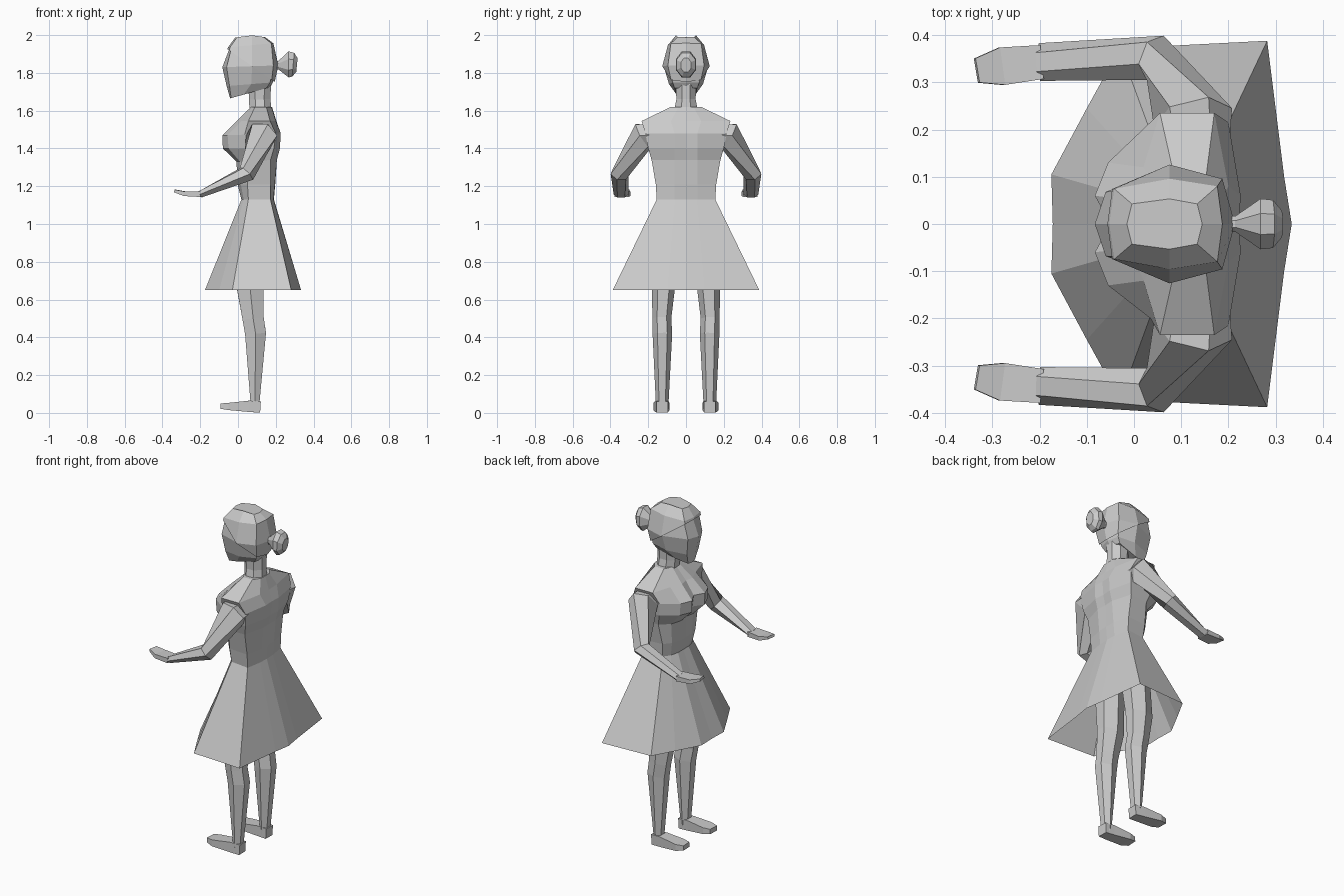
import bpy, bmesh, math
from mathutils import Vector

if "Cube" in bpy.data.objects:
    bpy.data.objects.remove(bpy.data.objects["Cube"])


def finish(name, rings, caps=(True, True), mirror=False, cut=None):
    """Skin a list of equal-length rings into one flat-shaded object."""
    bm = bmesh.new()
    rows = [[bm.verts.new(p) for p in ring] for ring in rings]
    n = len(rows[0])
    for a, b in zip(rows, rows[1:]):
        for i in range(n):
            j = (i + 1) % n
            bm.faces.new((a[i], a[j], b[j], b[i]))
    if caps[0]:
        bm.faces.new(rows[0][::-1])
    if caps[1]:
        bm.faces.new(rows[-1])
    bmesh.ops.recalc_face_normals(bm, faces=bm.faces)
    if cut:
        bmesh.ops.bisect_plane(bm, geom=bm.verts[:] + bm.edges[:] + bm.faces[:],
                               plane_co=cut[0], plane_no=cut[1], clear_inner=True)
    me = bpy.data.meshes.new(name)
    bm.to_mesh(me)
    bm.free()
    ob = bpy.data.objects.new(name, me)
    bpy.context.collection.objects.link(ob)
    if mirror:
        mod = ob.modifiers.new("mirror", 'MIRROR')
        mod.use_axis = (False, True, False)
        mod.use_clip = False
        mod.use_mirror_merge = False
    return ob


def half_rings(rows):
    """Rows of (front z, back z, half outline) -> closed symmetric rings."""
    out = []
    for zf, zb, half in rows:
        x0, x1 = half[0][0], half[-1][0]
        full = list(half) + [(x, -y) for x, y in half[-2:0:-1]]
        out.append([Vector((x, y, zf + (zb - zf) * (x - x0) / (x1 - x0))) for x, y in full])
    return out


def tube(rows, sides, ref, phase=0.0):
    """Rows of (x, y, z, half width, half height) swept along their centres."""
    c = [Vector(r[:3]) for r in rows]
    d = [(b - a).normalized() for a, b in zip(c, c[1:])]
    out = []
    for i, r in enumerate(rows):
        t = (d[max(i - 1, 0)] + d[min(i, len(d) - 1)]).normalized()
        u = t.cross(Vector(ref)).normalized()
        v = u.cross(t)
        ring = []
        for k in range(sides):
            a = 2 * math.pi * k / sides + phase
            ring.append(c[i] + u * r[3] * math.cos(a) + v * r[4] * math.sin(a))
        out.append(ring)
    return out


# Skirt, open at the hem, continuing into the bodice and shoulders
skirt = [
    (.65, .65, [(-.172, 0), (-.175, .105), (-.10, .245), (-.03, .372), (.282, .388), (.318, .1), (.334, 0)]),
    (1.13, 1.13, [(.018, 0), (.018, .05), (.03, .1), (.055, .14), (.172, .155), (.188, .06), (.19, 0)]),
]
bodice = [
    skirt[1],
    (1.21, 1.21, [(-.002, 0), (-.002, .05), (.015, .11), (.05, .15), (.172, .16), (.195, .06), (.197, 0)]),
    (1.33, 1.34, [(0, 0), (-.008, .055), (.01, .125), (.06, .175), (.172, .182), (.206, .06), (.203, 0)]),
    (1.40, 1.40, [(-.04, 0), (-.08, .06), (-.05, .13), (.04, .195), (.19, .2), (.222, .06), (.216, 0)]),
    (1.47, 1.48, [(-.05, 0), (-.083, .06), (-.055, .13), (.035, .2), (.2, .215), (.226, .06), (.222, 0)]),
    (1.545, 1.545, [(.0, 0), (-.008, .05), (.02, .12), (.055, .235), (.17, .235), (.2, .08), (.203, 0)]),
    (1.62, 1.62, [(.07, 0), (.07, .03), (.075, .05), (.09, .08), (.15, .08), (.178, .04), (.18, 0)]),
]
finish("skirt", half_rings(skirt), caps=(False, False))
finish("bodice", half_rings(bodice), caps=(False, True))

# Neck
finish("neck", tube([(.12, 0, 1.58, .072, .062), (.115, 0, 1.66, .055, .062),
                     (.115, 0, 1.76, .06, .065)], 8, (1, 0, 0), math.pi / 8))

# Head with tapering chin
head = [
    (1.665, 1.725, [(-.042, 0), (-.036, .032), (.03, .05), (.15, .06), (.172, 0)]),
    (1.73, 1.75, [(-.06, 0), (-.045, .055), (.07, .09), (.17, .07), (.185, 0)]),
    (1.83, 1.84, [(-.083, 0), (-.06, .068), (.075, .118), (.18, .09), (.205, 0)]),
    (1.93, 1.95, [(-.045, 0), (-.035, .07), (.075, .09), (.17, .075), (.18, 0)]),
    (1.975, 1.975, [(-.01, 0), (0, .04), (.075, .05), (.13, .04), (.14, 0)]),
]
finish("head", half_rings(head))

# Hair: slightly larger shell cut along a slanted hairline
pivot = Vector((.07, 0, 1.84))
shell = half_rings(head)
for p in shell[-1]:
    p.z = 1.99 - 0.25 * abs(p.x - .07) * .6
shell = [[pivot + (p - pivot) * 1.065 for p in ring] for ring in shell]
finish("hair", shell, cut=((-.055, 0, 1.925), (.57, 0, .82)))

# Hair bun
finish("hair_bun", tube([(.19, 0, 1.84, .018, .02), (.215, 0, 1.84, .018, .025),
                         (.268, 0, 1.845, .058, .075), (.292, 0, 1.843, .055, .068),
                         (.312, 0, 1.841, .03, .04)], 8, (0, 0, 1), math.pi / 8))

# Arms, bent forward at the elbow
finish("arm", tube([(.13, .13, 1.475, .07, .055), (.125, .225, 1.468, .085, .08),
                    (.045, .352, 1.265, .05, .048), (-.2, .343, 1.157, .04, .021)],
                   6, (0, 0, 1)), mirror=True)

# Hands, flat and tipped slightly up
q = math.pi / 4
s = math.sqrt(2)
finish("hand", tube([(-.195, .343, 1.158, .036 * s, .015 * s), (-.28, .334, 1.160, .04 * s, .012 * s),
                     (-.333, .325, 1.175, .026 * s, .007 * s)], 4, (0, 0, 1), q), mirror=True)

# Legs
finish("leg", tube([(.09, .10, 1.0, .085, .085), (.065, .12, .65, .06, .08),
                    (.08, .128, .5, .05, .065), (.093, .125, .42, .052, .064),
                    (.09, .126, .06, .034, .028), (.09, .126, .02, .032, .026)],
                   6, (1, 0, 0)), mirror=True)

# Feet
finish("foot", tube([(.118, .126, .031, .03 * s, .03 * s), (.06, .128, .035, .034 * s, .03 * s),
                     (-.05, .13, .034, .042 * s, .019 * s), (-.092, .128, .036, .03 * s, .014 * s)],
                    4, (0, 0, 1), q), mirror=True)
